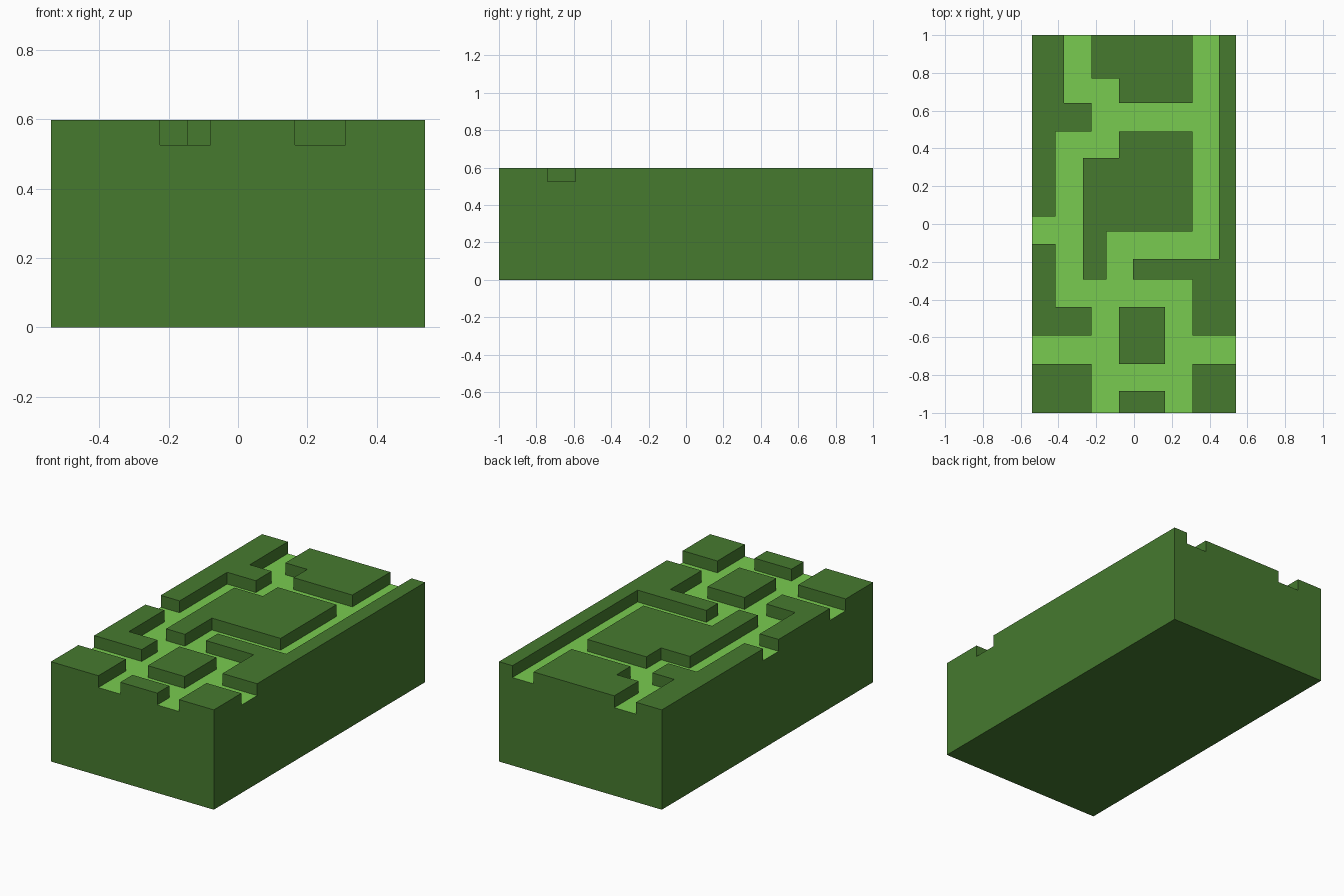
import bpy, bmesh

if "Cube" in bpy.data.objects:
    bpy.data.objects.remove(bpy.data.objects["Cube"])

W, L, FLOOR, TOP = 0.54, 1.0, 0.527, 0.598

# Channels cut into the block top: x0, x1, y0, y1
CHANNELS = [
    (-0.37, -0.225, 0.64, L), (-0.37, -0.08, 0.64, 0.77),
    (-0.225, -0.08, 0.35, 0.77), (-0.08, 0.45, 0.49, 0.64),
    (0.31, 0.45, -0.185, L), (-0.415, -0.08, 0.35, 0.49),
    (-0.415, -0.27, -0.44, 0.49), (-W, -0.27, -0.105, 0.04),
    (-0.145, 0.45, -0.185, -0.04), (-0.145, -0.005, -0.295, -0.04),
    (-0.415, 0.31, -0.44, -0.295), (-0.225, -0.08, -L, -0.295),
    (-W, -0.08, -0.74, -0.59), (0.165, 0.31, -L, -0.295),
    (0.165, W, -0.74, -0.59), (-0.225, 0.31, -0.885, -0.74),
]


def material(name, color):
    m = bpy.data.materials.new(name)
    m.diffuse_color = (*color, 1)
    m.use_nodes = True
    m.node_tree.nodes["Principled BSDF"].inputs["Base Color"].default_value = m.diffuse_color
    return m


# Cell grid following every channel edge
xs = sorted({-W, W} | {v for c in CHANNELS for v in c[:2]})
ys = sorted({-L, L} | {v for c in CHANNELS for v in c[2:]})
zs = [0, FLOOR, TOP]


def solid(i, j, k):
    if not (0 <= i < len(xs) - 1 and 0 <= j < len(ys) - 1 and 0 <= k < 2):
        return False
    if k == 0:
        return True
    x, y = (xs[i] + xs[i + 1]) / 2, (ys[j] + ys[j + 1]) / 2
    return not any(a < x < b and c < y < d for a, b, c, d in CHANNELS)


# Skin the solid cells: one face wherever solid meets empty
bm = bmesh.new()
for i in range(len(xs) - 1):
    for j in range(len(ys) - 1):
        for k in range(2):
            if not solid(i, j, k):
                continue
            for axis in range(3):
                for side in (0, 1):
                    n = [i, j, k]
                    n[axis] += 2 * side - 1
                    if solid(*n):
                        continue
                    u, v = (axis + 1) % 3, (axis + 2) % 3
                    verts = []
                    for du, dv in ((0, 0), (1, 0), (1, 1), (0, 1)):
                        p = [i, j, k]
                        p[axis] += side
                        p[u] += du
                        p[v] += dv
                        verts.append(bm.verts.new((xs[p[0]], ys[p[1]], zs[p[2]])))
                    f = bm.faces.new(verts if side else verts[::-1])
                    # Channel floor gets the light colour
                    f.material_index = int(axis == 2 and side == 1 and k == 0)

# Weld cells and merge them into large flat faces
bmesh.ops.remove_doubles(bm, verts=bm.verts, dist=1e-5)
bmesh.ops.dissolve_limit(bm, angle_limit=0.01, verts=bm.verts, edges=bm.edges,
                         delimit={'MATERIAL'})
bmesh.ops.recalc_face_normals(bm, faces=bm.faces)

mesh = bpy.data.meshes.new("channelled_block")
bm.to_mesh(mesh)
bm.free()
mesh.materials.append(material("dark_green", (0.061, 0.195, 0.028)))
mesh.materials.append(material("light_green", (0.19, 0.6, 0.08)))
bpy.context.collection.objects.link(bpy.data.objects.new("channelled_block", mesh))
